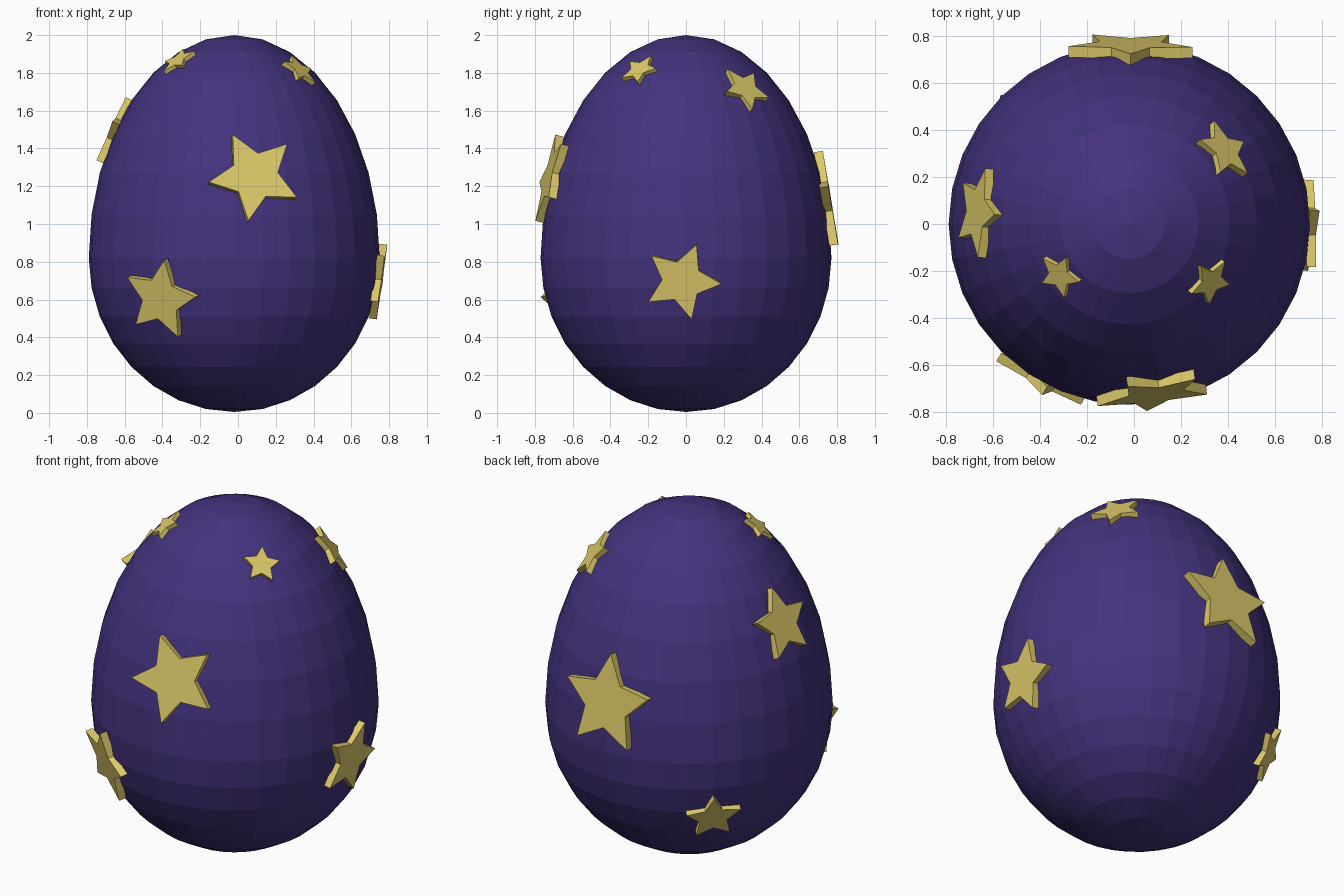
import bpy, bmesh
from math import sin, cos, radians, sqrt, pi
from mathutils import Vector, Matrix

cube = bpy.data.objects.get("Cube")
if cube:
    bpy.data.objects.remove(cube, do_unlink=True)

CENTRE = Vector((-0.02, 0, 0.82))   # middle of the widest ring
RADIUS, UPPER, LOWER = 0.77, 1.18, 0.815


def material(name, rgb):
    mat = bpy.data.materials.new(name)
    mat.use_nodes = True
    mat.diffuse_color = (*rgb, 1)
    mat.node_tree.nodes["Principled BSDF"].inputs["Base Color"].default_value = (*rgb, 1)
    return mat


def add_object(name, bm, mat):
    mesh = bpy.data.meshes.new(name)
    bm.to_mesh(mesh)
    bm.free()
    mesh.materials.append(mat)
    obj = bpy.data.objects.new(name, mesh)
    bpy.context.collection.objects.link(obj)
    return obj


purple = material("deep purple", (0.058, 0.032, 0.208))
gold = material("pale gold", (0.72, 0.58, 0.14))

# Egg: a faceted sphere, stretched more above its widest ring than below
bm = bmesh.new()
bmesh.ops.create_uvsphere(bm, u_segments=32, v_segments=16, radius=1)
for v in bm.verts:
    height = UPPER if v.co.z > 0 else LOWER
    v.co = CENTRE + Vector((v.co.x * RADIUS, v.co.y * RADIUS, v.co.z * height))
add_object("egg", bm, purple)


def star(name, azimuth, z, size, turn):
    """Five-pointed plate lying on the egg at a given azimuth and height."""
    a = radians(azimuth)
    w = z - CENTRE.z
    height = UPPER if w > 0 else LOWER
    r = RADIUS * sqrt(1 - (w / height) ** 2)
    out = Vector((cos(a), sin(a), 0))
    normal = (out * r / RADIUS ** 2 + Vector((0, 0, w / height ** 2))).normalized()
    side = Vector((-sin(a), cos(a), 0))
    up = normal.cross(side)
    place = Matrix((side, up, normal)).transposed().to_4x4()
    place.translation = CENTRE + out * r + Vector((0, 0, w))

    thick = 0.02 + 0.1 * size
    bm = bmesh.new()
    ring = []
    for i in range(10):
        reach = size if i % 2 == 0 else size * 0.5
        t = radians(turn) + i * pi / 5
        ring.append(bm.verts.new((reach * cos(t), reach * sin(t), -thick / 2)))
    base = bm.faces.new(ring)
    top = bmesh.ops.extrude_face_region(bm, geom=[base])["geom"]
    bmesh.ops.translate(bm, vec=(0, 0, thick),
                        verts=[g for g in top if isinstance(g, bmesh.types.BMVert)])
    bmesh.ops.recalc_face_normals(bm, faces=bm.faces)
    bm.transform(place)
    add_object(name, bm, gold)


# Stars: azimuth, height, point radius, turn
star("front_star", -81.5, 1.25, 0.25, 44)
star("front_low_star", 239, 0.607, 0.22, 75)
star("left_star", -1.6, 0.70, 0.21, 68)
star("right_star", 175.6, 1.48, 0.20, 17)
star("back_star", 89.6, 1.11, 0.277, 18)
star("back_low_star", 135.6, 0.475, 0.155, 21)
star("top_front_right_star", 216.3, 1.86, 0.10, 44)
star("top_front_left_star", -35.4, 1.81, 0.105, 3)
star("top_back_star", 37.8, 1.71, 0.14, 45)
